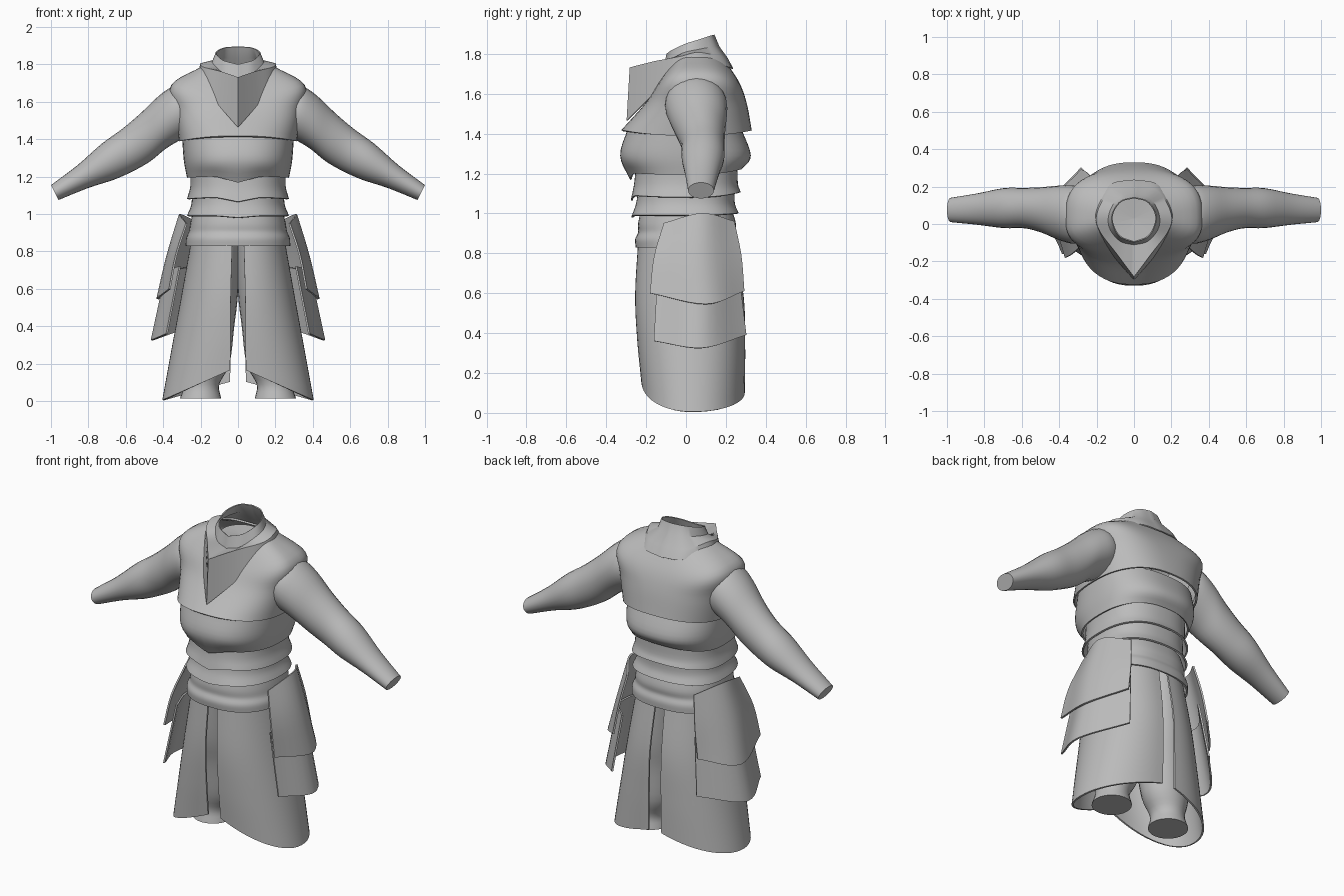
import bpy
import bmesh
from math import sin, cos, pi, radians
from mathutils import Vector

if "Cube" in bpy.data.objects:
    bpy.data.objects.remove(bpy.data.objects["Cube"])

grey = bpy.data.materials.new("plain_grey")
grey.use_nodes = True
COLOUR = (0.5, 0.5, 0.5, 1)
grey.diffuse_color = COLOUR
grey.node_tree.nodes["Principled BSDF"].inputs["Base Color"].default_value = COLOUR


def spline(points, steps):
    """Smooth curve through the given points."""
    pts = [Vector(p) for p in points]
    out = []
    for i in range(len(pts) - 1):
        b, c = pts[i], pts[i + 1]
        a = pts[i - 1] if i else b * 2 - c
        d = pts[i + 2] if i + 2 < len(pts) else c * 2 - b
        for k in range(steps):
            t = k / steps
            out.append(b + (c - a) * t / 2 + (a * 2 - b * 5 + c * 4 - d) * t * t / 2
                       + (b * 3 - a - c * 3 + d) * t ** 3 / 2)
    return out + [pts[-1]]


def loft(name, rows, steps=1, closed=False, thick=0.01, sides=(1, -1)):
    """Skin rows of points, on both sides of the body by default."""
    columns = [spline(col, steps) for col in zip(*rows)]
    if closed:
        columns.append(columns[0])
    bm = bmesh.new()
    for side in sides:
        grid = [[bm.verts.new((p.x * side, p.y, p.z)) for p in col] for col in columns]
        for left, right in zip(grid, grid[1:]):
            for j in range(len(left) - 1):
                bm.faces.new((left[j], right[j], right[j + 1], left[j + 1]))
        if closed:
            for end in (0, -1):
                bm.faces.new([col[end] for col in grid[:-1]])
    bmesh.ops.remove_doubles(bm, verts=bm.verts, dist=0.0005)
    bmesh.ops.recalc_face_normals(bm, faces=bm.faces)
    mesh = bpy.data.meshes.new(name)
    bm.to_mesh(mesh)
    bm.free()
    mesh.materials.append(grey)
    obj = bpy.data.objects.new(name, mesh)
    bpy.context.collection.objects.link(obj)
    bpy.ops.object.select_all(action='DESELECT')
    bpy.context.view_layer.objects.active = obj
    obj.select_set(True)
    if thick:
        solid = obj.modifiers.new("thickness", 'SOLIDIFY')
        solid.thickness = thick
        solid.offset = 0
        bpy.ops.object.modifier_apply(modifier=solid.name)
    bpy.ops.object.shade_smooth_by_angle(angle=radians(35))


def ring(z, width, front, back, lift=0, dip=0, arch=0, gap=0, hem=(0, 0), power=2.4):
    """Half outline of the body from front centre to back centre."""
    mid, count, row = 0.03, 28, []
    for i in range(count + 1):
        a = pi * i / count
        s, c = abs(sin(a)), cos(a)
        x = gap + (width - gap) * s ** (2 / power)
        reach = front if c > 0 else back
        y = mid + (reach - mid) * abs(c) ** (2 / power)
        point = max(0, 1 - x / 0.12)
        height = z + lift * s * s + (-dip * point if c > 0 else arch * c * c)
        height += hem[0 if c > 0 else 1] * (1 - x / width)
        row.append((x, y, height))
    return row


def tube(name, stations):
    """Limb from (x, z) edge pairs with a depth centre and radius."""
    rows = []
    for x1, z1, x2, z2, y, r in stations:
        mid, half = Vector((x1 + x2, 0, z1 + z2)) / 2, Vector((x1 - x2, 0, z1 - z2)) / 2
        rows.append([mid + half * cos(k * pi / 12) + Vector((0, y + r * sin(k * pi / 12), 0))
                     for k in range(24)])
    for side, label in ((1, "left_"), (-1, "right_")):
        loft(label + name, rows, 4, True, 0, (side,))


# Chest and waist plates
loft("chest_plate", [
    ring(1.745, 0.19, -0.07, 0.205, lift=0.04),
    ring(1.65, 0.352, -0.135, 0.265, lift=0.038, power=3),
    ring(1.55, 0.337, -0.2, 0.3, power=2.6),
    ring(1.415, 0.31, -0.32, 0.325, lift=-0.025)], 5)
loft("rib_plate", [
    ring(1.43, 0.295, -0.285, 0.27),
    ring(1.29, 0.285, -0.325, 0.32),
    ring(1.205, 0.268, -0.275, 0.275, lift=-0.01, dip=0.035, arch=0.02)], 5)
loft("upper_waist_plate", [
    ring(1.26, 0.25, -0.245, 0.255),
    ring(1.15, 0.25, -0.255, 0.255),
    ring(1.09, 0.268, -0.272, 0.27, lift=-0.01, dip=0.025, arch=0.015)], 4)
loft("lower_waist_plate", [
    ring(1.13, 0.24, -0.235, 0.24),
    ring(1.05, 0.245, -0.245, 0.24),
    ring(0.99, 0.268, -0.27, 0.26, dip=0.01, arch=0.01)], 4)

# Wrapped sash
loft("sash", [
    ring(1.02, 0.235, -0.22, 0.225),
    ring(0.95, 0.25, -0.235, 0.245),
    ring(0.905, 0.258, -0.235, 0.242),
    ring(0.87, 0.272, -0.25, 0.255),
    ring(0.83, 0.275, -0.247, 0.255)], 4)

# Split skirt, open at front and back
loft("skirt_panels", [
    ring(0.86, 0.245, -0.235, 0.24, gap=0.03, power=2.2),
    ring(0.55, 0.3, -0.25, 0.285, gap=0.038, hem=(0.05, 0.03), power=2.1),
    ring(0.28, 0.35, -0.24, 0.292, gap=0.04, hem=(0.1, 0.06), power=2.1),
    ring(0.005, 0.4, -0.22, 0.29, gap=0.042, hem=(0.18, 0.11), power=2.1)], 5)

# Hip guards, two layers each side
loft("upper_hip_guards", [
    spline([(0.275, -0.11, 0.95), (0.31, 0.08, 1), (0.22, 0.24, 0.96)], 6),
    spline([(0.33, -0.16, 0.78), (0.375, 0.08, 0.78), (0.25, 0.275, 0.79)], 6),
    spline([(0.365, -0.18, 0.6), (0.43, 0.1, 0.545), (0.28, 0.29, 0.61)], 6)], 4)
loft("lower_hip_guards", [
    spline([(0.31, -0.14, 0.72), (0.38, 0.08, 0.7), (0.24, 0.26, 0.72)], 6),
    spline([(0.38, -0.16, 0.36), (0.46, 0.08, 0.325), (0.28, 0.3, 0.39)], 6)], 4)

# Draped scarf with pointed front and raised neck
scarf = [
    [(0, -0.295, 1.465), (0.1, -0.18, 1.58), (0.175, -0.075, 1.68),
     (0.205, 0.05, 1.775), (0.13, 0.205, 1.735), (0, 0.235, 1.725)],
    [(0, -0.28, 1.73), (0.09, -0.16, 1.76), (0.185, -0.03, 1.785),
     (0.195, 0.06, 1.805), (0.125, 0.175, 1.785), (0, 0.205, 1.78)],
    [(0, -0.11, 1.73), (0.075, -0.09, 1.75), (0.13, -0.02, 1.8),
     (0.13, 0.06, 1.82), (0.08, 0.14, 1.835), (0, 0.165, 1.835)],
    [(0, -0.095, 1.8), (0.075, -0.065, 1.82), (0.112, 0, 1.85),
     (0.112, 0.06, 1.87), (0.07, 0.12, 1.89), (0, 0.14, 1.895)]]
loft("scarf", [spline(row, 6) for row in scarf], thick=0.006)
loft("neck_lining", [ring(1.77, 0.115, -0.09, 0.14, power=2),
                     ring(1.76, 0.001, 0.029, 0.031, power=2)], thick=0)

# Sleeved arms
tube("arm", [
    (0.26, 1.68, 0.24, 1.42, 0.05, 0.13),
    (0.34, 1.685, 0.3, 1.4, 0.05, 0.155),
    (0.42, 1.635, 0.385, 1.35, 0.06, 0.145),
    (0.52, 1.54, 0.465, 1.285, 0.075, 0.122),
    (0.62, 1.455, 0.55, 1.235, 0.085, 0.108),
    (0.73, 1.375, 0.66, 1.185, 0.085, 0.107),
    (0.86, 1.26, 0.8, 1.14, 0.08, 0.085),
    (1, 1.155, 0.96, 1.075, 0.075, 0.065)])

# Trouser legs
tube("leg", [
    (0.22, 0.9, -0.02, 0.9, 0.02, 0.19),
    (0.27, 0.6, 0, 0.57, 0.03, 0.17),
    (0.3, 0.4, 0.02, 0.4, 0.04, 0.14),
    (0.31, 0.2, 0.045, 0.2, 0.05, 0.12),
    (0.29, 0.09, 0.1, 0.09, 0.05, 0.095),
    (0.31, 0.015, 0.09, 0.015, 0.05, 0.11)])
